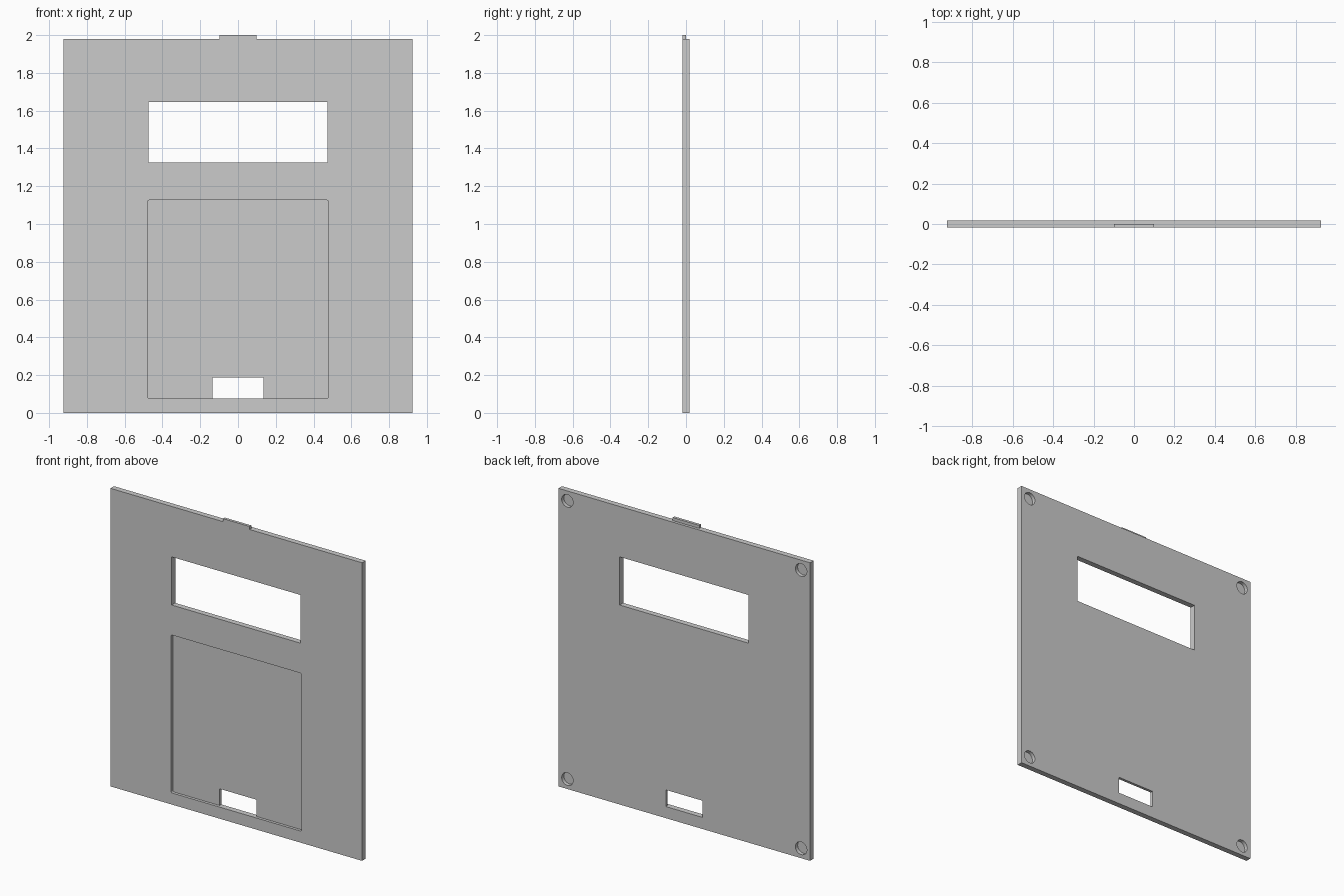
import bpy, bmesh
from mathutils import Matrix

if "Cube" in bpy.data.objects:
    bpy.data.objects.remove(bpy.data.objects["Cube"])

W, H, T = 0.925, 1.98, 0.0185   # half width, height, half thickness


def finish(name, bm):
    mesh = bpy.data.meshes.new(name)
    bmesh.ops.recalc_face_normals(bm, faces=bm.faces)
    bm.to_mesh(mesh)
    bm.free()
    ob = bpy.data.objects.new(name, mesh)
    bpy.context.collection.objects.link(ob)
    return ob


def box(name, x0, x1, y0, y1, z0, z1, corner=0):
    bm = bmesh.new()
    m = Matrix.Translation(((x0 + x1) / 2, (y0 + y1) / 2, (z0 + z1) / 2))
    bmesh.ops.create_cube(bm, size=1, matrix=m @ Matrix.Diagonal((x1 - x0, y1 - y0, z1 - z0, 1)))
    if corner:  # round only the corners seen from the front
        edges = [e for e in bm.edges if abs(e.verts[0].co.y - e.verts[1].co.y) > 1e-4]
        bmesh.ops.bevel(bm, geom=edges, offset=corner, segments=4, profile=0.5, affect='EDGES')
    return finish(name, bm)


def disc(name, x, z, r, y0, y1):
    bm = bmesh.new()
    m = Matrix.Translation((x, (y0 + y1) / 2, z)) @ Matrix.Rotation(1.5707963, 4, 'X')
    bmesh.ops.create_cone(bm, cap_ends=True, segments=48, radius1=r, radius2=r, depth=y1 - y0, matrix=m)
    return finish(name, bm)


def cut(target, cutter):
    mod = target.modifiers.new("cut", 'BOOLEAN')
    mod.operation, mod.solver, mod.object = 'DIFFERENCE', 'EXACT', cutter
    bpy.context.view_layer.objects.active = target
    bpy.ops.object.modifier_apply(modifier=mod.name)
    bpy.data.objects.remove(cutter)


# Main plate
plate = box("cover_plate", -W, W, -T, T, 0, H)

# Display window, shallow front recess and cable slot
cut(plate, box("window_cutter", -0.474, 0.474, -0.1, 0.1, 1.325, 1.645))
cut(plate, box("recess_cutter", -0.479, 0.479, -0.1, 0.0, 0.077, 1.126, corner=0.008))
cut(plate, box("slot_cutter", -0.135, 0.135, -0.1, 0.1, 0.077, 0.188))

# Blind round pockets in the back corners
for sx in (-1, 1):
    for z in (0.066, H - 0.066):
        cut(plate, disc("pocket_cutter", sx * (W - 0.066), z, 0.042, T - 0.024, 0.1))

# Latch tab on the top edge, flush with the front
box("latch_tab", -0.098, 0.098, -T, 0, H, 2.0)

# Smooth pocket walls, sharp plate edges
bpy.ops.object.select_all(action='DESELECT')
plate.select_set(True)
bpy.context.view_layer.objects.active = plate
bpy.ops.object.shade_smooth_by_angle()
